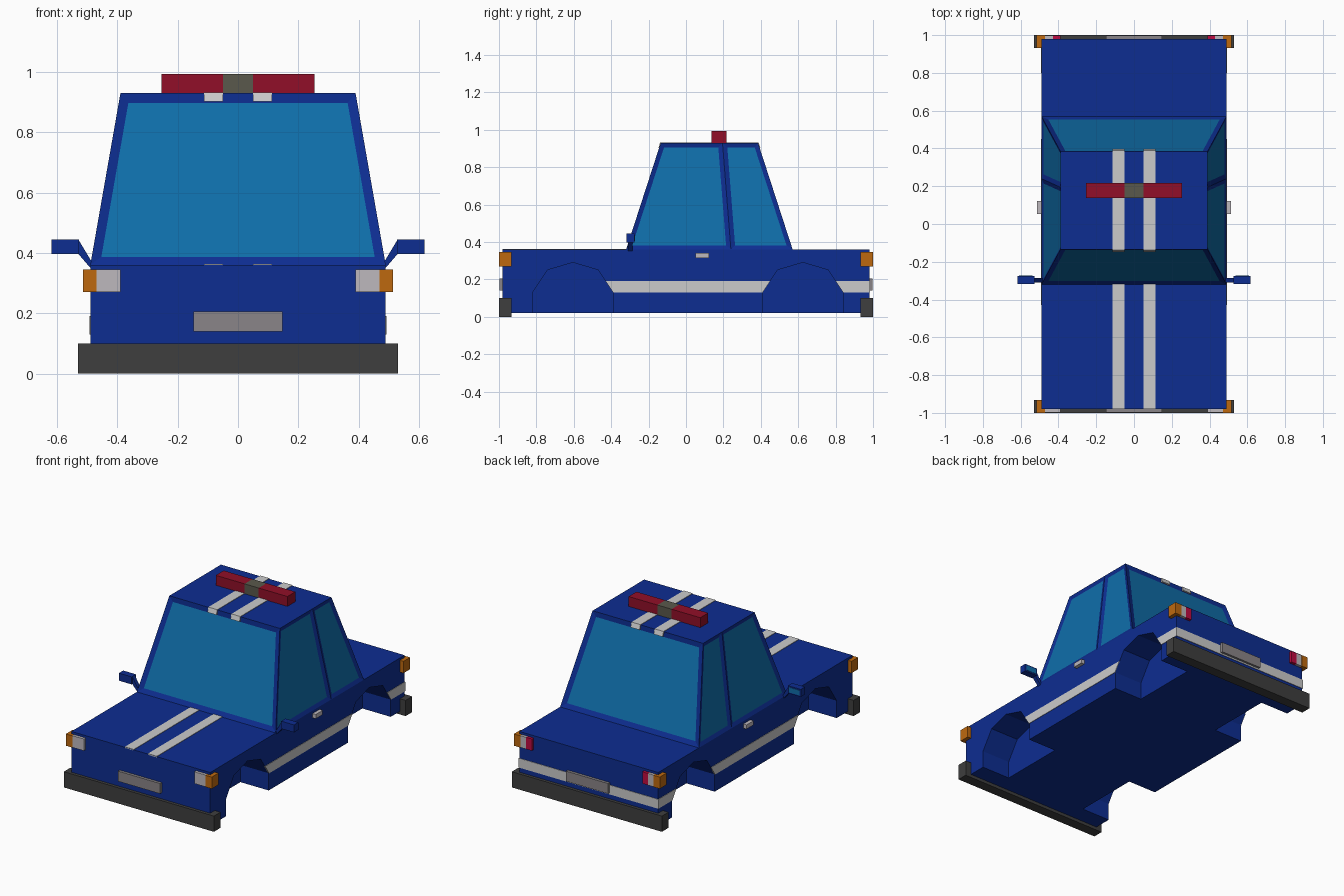
import bpy, bmesh
from mathutils import Vector

if "Cube" in bpy.data.objects:
    bpy.data.objects.remove(bpy.data.objects["Cube"])


def mat(name, r, g, b):
    m = bpy.data.materials.new(name)
    lin = [((c / 255 + 0.055) / 1.055) ** 2.4 if c > 10 else c / 255 / 12.92 for c in (r, g, b)]
    m.diffuse_color = (*lin, 1)
    m.use_nodes = True
    m.node_tree.nodes["Principled BSDF"].inputs["Base Color"].default_value = m.diffuse_color
    return m


BLUE = mat("body_blue", 13, 45, 145)
GLASS = mat("window_teal", 15, 110, 170)
WHITE = mat("stripe_white", 190, 190, 190)
LAMP = mat("lamp_white", 190, 185, 190)
PLATE = mat("plate_grey", 138, 133, 136)
DARK = mat("bumper_dark", 62, 62, 62)
ORANGE = mat("signal_orange", 190, 105, 15)
RED = mat("beacon_red", 145, 15, 40)
TAIL = mat("tail_red", 190, 10, 65)
OLIVE = mat("beacon_centre", 90, 88, 76)


def finish(name, bm, *mats):
    bmesh.ops.recalc_face_normals(bm, faces=bm.faces)
    me = bpy.data.meshes.new(name)
    bm.to_mesh(me)
    bm.free()
    for m in mats:
        me.materials.append(m)
    ob = bpy.data.objects.new(name, me)
    bpy.context.collection.objects.link(ob)
    return ob


def prism(name, pts, lo, hi, m, axis="x"):
    """Extrude a profile: (y, z) along x, or (x, z) along y."""
    bm = bmesh.new()
    def place(p, d):
        return (d, p[0], p[1]) if axis == "x" else (p[0], d, p[1])
    f = bm.faces.new([bm.verts.new(place(p, lo)) for p in pts])
    r = bmesh.ops.extrude_face_region(bm, geom=[f])
    step = Vector(place((0, 0), hi - lo))
    bmesh.ops.translate(bm, vec=step, verts=[v for v in r["geom"] if isinstance(v, bmesh.types.BMVert)])
    return finish(name, bm, m)


def box(name, x, y, z, m):
    return prism(name, [(y[0], z[0]), (y[1], z[0]), (y[1], z[1]), (y[0], z[1])], x[0], x[1], m)


# Lower body with four faceted wheel arches cut out
body = box("body", (-0.49, 0.49), (-0.98, 0.98), (0.02, 0.36), BLUE)
arch = [(-0.215, -0.05), (-0.215, 0.13), (-0.135, 0.25), (0, 0.29),
        (0.135, 0.25), (0.215, 0.13), (0.215, -0.05)]
for s, side in ((1, "right"), (-1, "left")):
    for cy, end in ((-0.605, "front"), (0.625, "rear")):
        cut = prism(f"{end}_{side}_arch_cutter", [(cy + y, z) for y, z in arch], s * 0.29, s * 0.6, BLUE)
        cut.hide_render = True
        cut.hide_viewport = True
        mod = body.modifiers.new("arch", "BOOLEAN")
        mod.operation = "DIFFERENCE"
        mod.solver = "EXACT"
        mod.object = cut

# Tapered cabin with recessed windows
bm = bmesh.new()
low = [bm.verts.new((x, y, 0.36)) for x, y in ((-0.49, -0.32), (0.49, -0.32), (0.49, 0.57), (-0.49, 0.57))]
top = [bm.verts.new((x, y, 0.93)) for x, y in ((-0.39, -0.135), (0.39, -0.135), (0.39, 0.385), (-0.39, 0.385))]
bm.faces.new(top)
for i in range(4):
    j = (i + 1) % 4
    bm.faces.new((low[i], low[j], top[j], top[i]))
bmesh.ops.bisect_plane(bm, geom=bm.verts[:] + bm.edges[:] + bm.faces[:],
                       plane_co=(0, 0.195, 0.93), plane_no=(0, 0.57, 0.045))
bm.normal_update()
ends = [f for f in bm.faces if abs(f.normal.y) > 0.5]
sides = [f for f in bm.faces if abs(f.normal.x) > 0.5]
for panes, width in ((ends, 0.031), (sides, 0.024)):
    bmesh.ops.inset_individual(bm, faces=panes, thickness=width, depth=-0.008, use_even_offset=True)
    for f in panes:
        f.material_index = 1
finish("cabin", bm, BLUE, GLASS)

# Bumpers and number plates at both ends
for s, end in ((-1, "front"), (1, "rear")):
    box(f"{end}_bumper", (-0.53, 0.53), (s * 0.933, s * 1.0), (0, 0.10), DARK)
    box(f"{end}_plate", (-0.148, 0.148), (s * 0.97, s * 0.998), (0.14, 0.205), PLATE)

# Rear stripe
box("rear_stripe", (-0.493, 0.493), (0.975, 0.983), (0.13, 0.19), WHITE)

for s, side in ((1, "right"), (-1, "left")):
    # Side stripes, trimmed to the arches
    prism(f"{side}_door_stripe", [(-0.43, 0.19), (0.45, 0.19), (0.41, 0.13), (-0.39, 0.13)],
          s * 0.485, s * 0.493, WHITE)
    prism(f"{side}_rear_stripe", [(0.80, 0.19), (0.98, 0.19), (0.98, 0.13), (0.84, 0.13)],
          s * 0.485, s * 0.493, WHITE)

    # Bonnet and roof stripes
    box(f"{side}_bonnet_stripe", (s * 0.05, s * 0.113), (-0.98, -0.318), (0.355, 0.363), WHITE)
    prism(f"{side}_roof_stripe", [(-0.147, 0.903), (-0.138, 0.933), (0.388, 0.933), (0.398, 0.903)],
          s * 0.05, s * 0.113, WHITE)

    # Corner lamps
    for e, end in ((-1, "front"), (1, "rear")):
        box(f"{end}_{side}_signal", (s * 0.47, s * 0.515), (e * 0.933, e * 1.0), (0.27, 0.345), ORANGE)
    box(f"{side}_headlight", (s * 0.39, s * 0.47), (-0.97, -0.998), (0.27, 0.345), LAMP)
    box(f"{side}_reverse_light", (s * 0.43, s * 0.47), (0.97, 0.998), (0.27, 0.345), LAMP)
    box(f"{side}_tail_light", (s * 0.39, s * 0.43), (0.97, 0.998), (0.27, 0.345), TAIL)

    # Door handle
    box(f"{side}_door_handle", (s * 0.485, s * 0.513), (0.052, 0.122), (0.315, 0.342), LAMP)

    # Wing mirror: arm, housing and glass
    prism(f"{side}_mirror_arm", [(s * 0.53, 0.445), (s * 0.53, 0.397), (s * 0.485, 0.345), (s * 0.485, 0.37)],
          -0.31, -0.285, BLUE, "y")
    box(f"{side}_mirror", (s * 0.528, s * 0.618), (-0.318, -0.275), (0.397, 0.445), BLUE)
    box(f"{side}_mirror_glass", (s * 0.537, s * 0.609), (-0.28, -0.273), (0.405, 0.437), GLASS)

    # Beacon halves
    box(f"{side}_beacon", (s * 0.05, s * 0.253), (0.137, 0.217), (0.93, 0.993), RED)

box("beacon_centre", (-0.05, 0.05), (0.137, 0.217), (0.93, 0.993), OLIVE)
